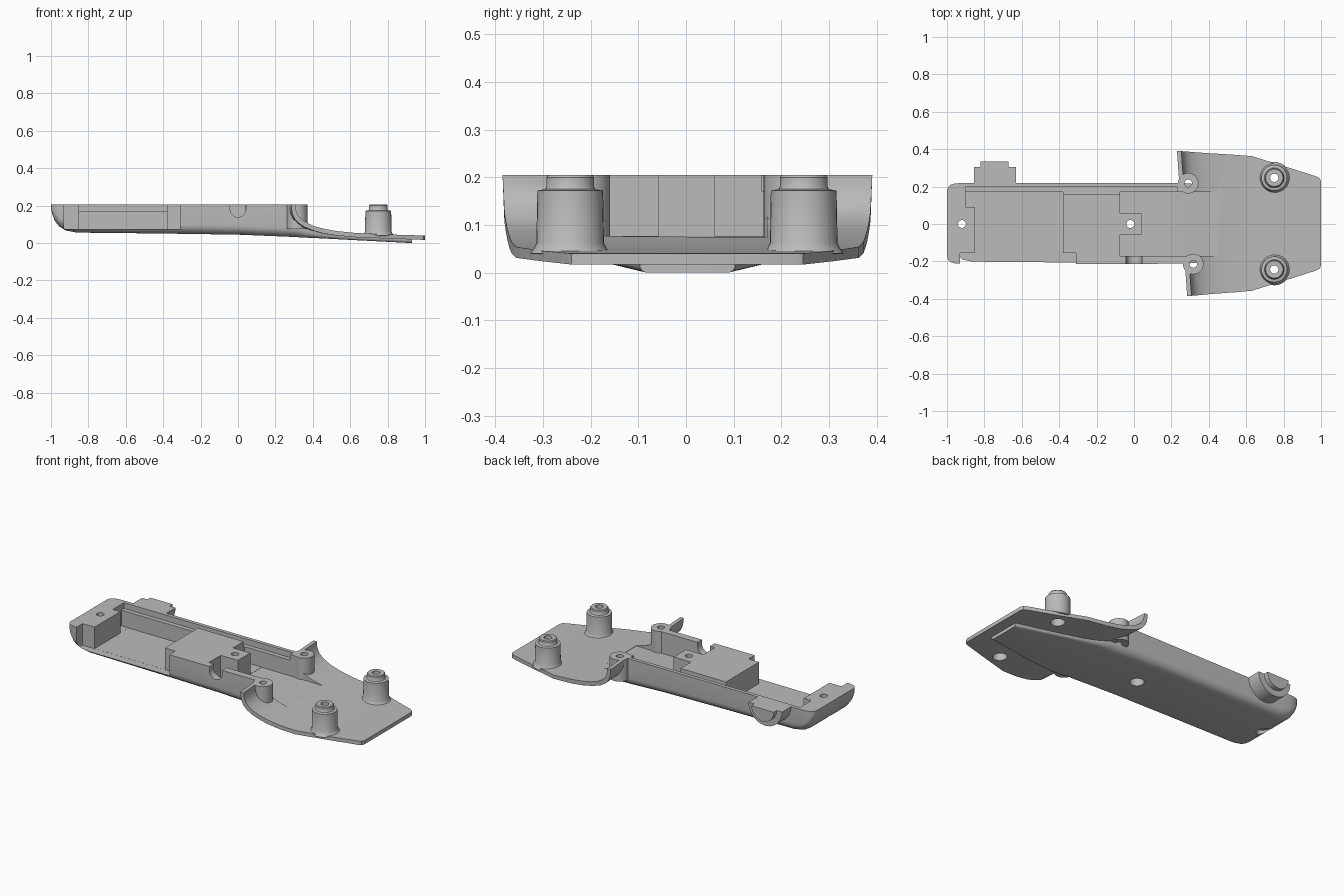
import bpy, bmesh, math

cube = bpy.data.objects.get("Cube")
if cube:
    bpy.data.objects.remove(cube, do_unlink=True)

grey = bpy.data.materials.new("plain grey")
grey.use_nodes = True
colour = (0.5, 0.5, 0.5, 1)
grey.diffuse_color = colour
grey.node_tree.nodes["Principled BSDF"].inputs["Base Color"].default_value = colour

TOP = 0.205
MID = 0.003


def loft(name, rings, closed=False):
    """Bridge equal rings of points; cap the ends, or join last to first."""
    bm = bmesh.new()
    vs = [[bm.verts.new(p) for p in ring] for ring in rings]
    n = len(vs[0])
    pairs = list(zip(vs, vs[1:])) + ([(vs[-1], vs[0])] if closed else [])
    for a, b in pairs:
        for i in range(n):
            j = (i + 1) % n
            bm.faces.new((a[i], a[j], b[j], b[i]))
    if not closed:
        bm.faces.new(vs[0])
        bm.faces.new(vs[-1])
    bmesh.ops.recalc_face_normals(bm, faces=bm.faces)
    mesh = bpy.data.meshes.new(name)
    bm.to_mesh(mesh)
    bm.free()
    mesh.materials.append(grey)
    obj = bpy.data.objects.new(name, mesh)
    bpy.context.collection.objects.link(obj)
    return obj


def prism(name, outline, y0, y1):
    return loft(name, [[(x, y, z) for x, z in outline] for y in (y0, y1)])


def box(x0, x1, y0, y1, z0, z1=0.4):
    return prism("cutter", [(x0, z0), (x1, z0), (x1, z1), (x0, z1)], y0, y1)


def circle(x, y, z, r, n=32):
    return [(x + r * math.cos(math.tau * i / n), y + r * math.sin(math.tau * i / n), z)
            for i in range(n)]


def rod(x, y, r, z0, z1):
    return loft("cutter", [circle(x, y, z0, r), circle(x, y, z1, r)])


def tube(name, x, y, profile):
    return loft(name, [circle(x, y, z, r) for r, z in profile], closed=True)


def half_round(x, z, r, top, n=20):
    """U outline: half circle below, straight up to top."""
    arc = [(x + r * math.cos(math.pi + math.pi * i / n),
            z + r * math.sin(math.pi + math.pi * i / n)) for i in range(n + 1)]
    return arc + ([(x + r, top), (x - r, top)] if top > z else [])


def activate(obj):
    bpy.ops.object.select_all(action="DESELECT")
    obj.select_set(True)
    bpy.context.view_layer.objects.active = obj


def cut(obj, cutter):
    mod = obj.modifiers.new("cut", "BOOLEAN")
    mod.operation, mod.solver, mod.object = "DIFFERENCE", "EXACT", cutter
    activate(obj)
    bpy.ops.object.modifier_apply(modifier="cut")
    bpy.data.objects.remove(cutter, do_unlink=True)


def smooth(obj):
    activate(obj)
    bpy.ops.object.shade_smooth_by_angle(angle=math.radians(32))


def tray_section(x, top, bottom, half):
    """Flat-topped section with rounded lower corners."""
    r = min(0.05, (top - bottom) * 0.6)
    pts = [(x, MID + half, top)]
    for side in (1, -1):
        arc = []
        for i in range(7):
            a = math.pi / 2 * i / 6
            arc.append((x, MID + side * (half - r + r * math.cos(a)),
                        bottom + r - r * math.sin(a)))
        pts += arc if side == 1 else arc[::-1]
    return pts + [(x, MID - half, top)]


# Tray with rounded nose, running into a shallow keel under the blade
stations = [(-1, TOP, 0.185, 0.175), (-0.993, TOP, 0.155, 0.195),
            (-0.98, TOP, 0.12, 0.207), (-0.955, TOP, 0.088, 0.214),
            (-0.92, TOP, 0.067, 0.216), (-0.86, TOP, 0.056, 0.216),
            (-0.4, TOP, 0.051, 0.216), (0, TOP, 0.045, 0.216),
            (0.27, TOP, 0.034, 0.215), (0.285, 0.16, 0.033, 0.214),
            (0.31, 0.12, 0.032, 0.212), (0.36, 0.09, 0.029, 0.208),
            (0.43, 0.066, 0.026, 0.2), (0.6, 0.042, 0.017, 0.17),
            (0.93, 0.026, 0, 0.1)]
tray = loft("tray", [tray_section(*s) for s in stations])


def channel():
    return prism("cutter", [(0.04, 0.076), (0.42, 0.074), (0.45, 0.074),
                            (0.45, 0.4), (0.04, 0.4)], -0.17, 0.17)


# Pockets around the solid end block and the central block with its tab
cut(tray, box(-0.85, -0.38, -0.17, 0.17, 0.075))
cut(tray, box(-0.9, -0.84, 0.09, 0.171, 0.0755))
cut(tray, channel())
cut(tray, box(-0.075, 0.06, 0.06, 0.1705, 0.077))
cut(tray, box(-0.075, 0.06, -0.1705, -0.058, 0.077))
# Rear ledge, open front side and round cable notch
cut(tray, box(-0.9, 0.23, 0.16, 0.197, 0.17))
cut(tray, box(-0.93, -0.31, -0.3, -0.155, 0.0745))
cut(tray, prism("cutter", half_round(0, 0.18, 0.042, 0.4), -0.3, -0.16))
# Countersunk screw holes
for x in (-0.92, -0.02):
    cut(tray, rod(x, 0, 0.021, -0.1, 0.4))
    cut(tray, rod(x, 0, 0.04, -0.1, 0.1))

# Flared blade with upturned lip: top x, top z, bottom x, bottom z, half width
blade_stations = [(0.28, TOP, 0.257, TOP, 0.388), (0.282, 0.185, 0.259, 0.18, 0.387),
                  (0.287, 0.165, 0.264, 0.155, 0.386), (0.298, 0.143, 0.277, 0.127, 0.385),
                  (0.316, 0.125, 0.298, 0.106, 0.384), (0.345, 0.107, 0.33, 0.086, 0.381),
                  (0.385, 0.091, 0.375, 0.069, 0.378), (0.44, 0.077, 0.433, 0.053, 0.374),
                  (0.52, 0.064, 0.517, 0.04, 0.369), (0.63, 0.054, 0.63, 0.031, 0.36),
                  (0.8, 0.046, 0.8, 0.024, 0.307), (0.97, 0.041, 0.97, 0.018, 0.253),
                  (0.992, 0.04, 0.992, 0.017, 0.243), (1, 0.04, 1, 0.017, 0.225)]
rings = []
for tx, tz, bx, bz, half in blade_stations:
    skew = 0.07 * max(0, min(1, (0.63 - tx) / 0.3))
    rings.append([(x - skew * y, MID + y, z) for x, z, y in
                  ((tx, tz, half), (tx, tz, -half), (bx, bz, -half), (bx, bz, half))])
blade = loft("blade", rings)
cut(blade, channel())

# Screw bosses beside the lip
for name, x, y in (("left_boss", 0.29, 0.218), ("right_boss", 0.317, -0.214)):
    for part in (tray, blade):
        cut(part, rod(x, y, 0.022, 0.09, 0.4))
    smooth(tube(name, x, y, [(0.02, 0.075), (0.055, 0.075), (0.055, TOP), (0.02, TOP)]))

# Stepped mounting posts on the blade
for name, y in (("left_post", 0.247), ("right_post", -0.243)):
    cut(blade, rod(0.75, y, 0.04, -0.1, 0.1))
    smooth(tube(name, 0.75, y, [(0.04, 0.035), (0.085, 0.04), (0.077, 0.05), (0.071, 0.062),
                                (0.069, 0.172), (0.053, 0.175), (0.05, 0.18), (0.05, 0.2),
                                (0.046, TOP), (0.022, TOP), (0.022, 0.07), (0.04, 0.07)]))

# Half-round side port, in two steps
smooth(prism("port_flange", half_round(-0.743, TOP, 0.112, TOP), 0.2, 0.305))
smooth(prism("port_end", half_round(-0.745, TOP, 0.075, TOP), 0.3, 0.333))

smooth(tray)
smooth(blade)
